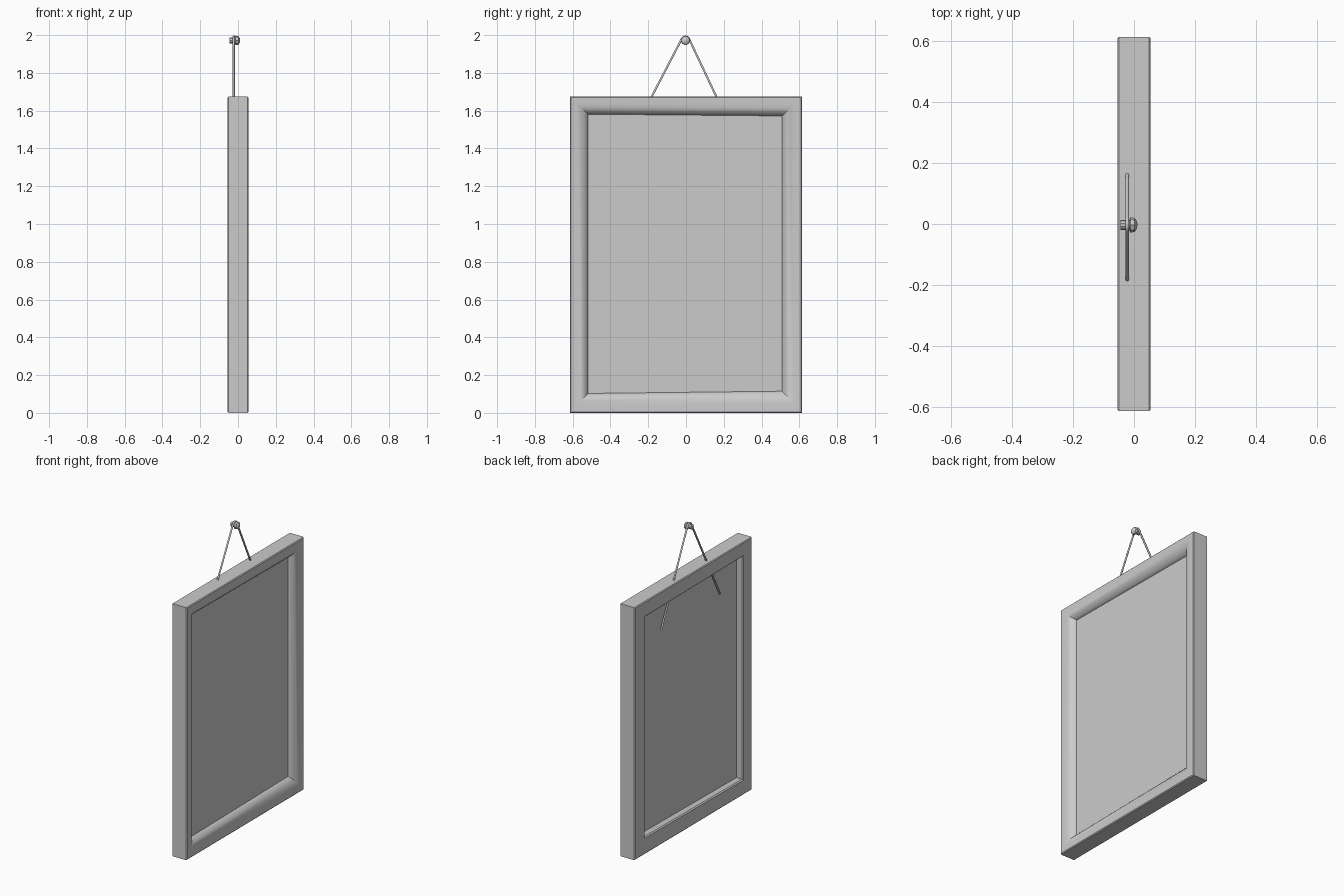
import bpy, bmesh, math
from mathutils import Matrix, Vector

if "Cube" in bpy.data.objects:
    bpy.data.objects.remove(bpy.data.objects["Cube"])

W, H = 0.615, 1.675           # half width and height of the frame
# opening corners (y, z), slightly out of square
OUTER = [(-W, 0), (W, 0), (W, H), (-W, H)]
INNER = [(-0.517, 0.104), (0.508, 0.116), (0.508, 1.571), (-0.517, 1.58)]


def finish(name, bm, smooth=35):
    bmesh.ops.recalc_face_normals(bm, faces=bm.faces)
    me = bpy.data.meshes.new(name)
    bm.to_mesh(me)
    bm.free()
    ob = bpy.data.objects.new(name, me)
    bpy.context.collection.objects.link(ob)
    if smooth:
        bpy.context.view_layer.objects.active = ob
        ob.select_set(True)
        bpy.ops.object.shade_smooth_by_angle(angle=math.radians(smooth))
        ob.select_set(False)
    return ob


# frame: moulding section (inset fraction, x) carried round the mitred corners
section = [(0, -0.05), (0, 0.05), (0.05, 0.055), (0.4, 0.055), (0.6, 0.049),
           (0.78, 0.039), (0.92, 0.025), (1, 0.008), (1, -0.048),
           (0.93, -0.055), (0.05, -0.055)]
bm = bmesh.new()
rings = []
for t, x in section:
    rings.append([bm.verts.new((x, o[0] + (i[0] - o[0]) * t, o[1] + (i[1] - o[1]) * t))
                  for o, i in zip(OUTER, INNER)])
for a, b in zip(rings, rings[1:] + rings[:1]):
    for k in range(4):
        m = (k + 1) % 4
        bm.faces.new((a[k], a[m], b[m], b[k]))
finish("frame", bm)

# panel: thin board set into the frame
bm = bmesh.new()
bmesh.ops.create_cube(bm, size=1, matrix=Matrix.Translation((0.001, -0.005, 0.843))
                      @ Matrix.Diagonal((0.018, 1.05, 1.50, 1)))
finish("panel", bm, 0)

# hanging cord: looped over the nail, ends running down behind the panel
NAIL = Vector((-0.022, -0.003, 1.972))
R = 0.021
pts = [(-0.022, -0.325, 1.40)]
for d in (155, 120, 90, 60, 25):
    a = math.radians(d)
    pts.append((NAIL.x, NAIL.y + R * math.cos(a), NAIL.z + R * math.sin(a)))
pts.append((-0.022, 0.29, 1.40))
cu = bpy.data.curves.new("cord", 'CURVE')
cu.dimensions = '3D'
cu.bevel_depth = 0.006
cu.bevel_resolution = 1
cu.use_fill_caps = True
sp = cu.splines.new('POLY')
sp.points.add(len(pts) - 1)
for p, c in zip(sp.points, pts):
    p.co = (*c, 1)
bpy.context.collection.objects.link(bpy.data.objects.new("cord", cu))

# nail: short shank with a faceted domed head
turn = Matrix.Rotation(math.pi / 2, 4, 'Y')
bm = bmesh.new()
bmesh.ops.create_cone(bm, cap_ends=True, segments=10, radius1=0.016, radius2=0.016, depth=0.04,
                      matrix=Matrix.Translation((-0.024, NAIL.y, NAIL.z)) @ turn)
finish("nail_shank", bm)
bm = bmesh.new()
head = [(-0.015, 0.02), (-0.012, 0.025), (0.002, 0.023), (0.009, 0.013)]
rings = [[bm.verts.new((x, NAIL.y + r * math.cos(k * math.pi / 4), NAIL.z + r * math.sin(k * math.pi / 4)))
          for k in range(8)] for x, r in head]
for a, b in zip(rings, rings[1:]):
    for k in range(8):
        m = (k + 1) % 8
        bm.faces.new((a[k], a[m], b[m], b[k]))
bm.faces.new(rings[0])
tip = bm.verts.new((0.012, NAIL.y, NAIL.z))
for k in range(8):
    bm.faces.new((rings[-1][k], rings[-1][(k + 1) % 8], tip))
finish("nail_head", bm)
